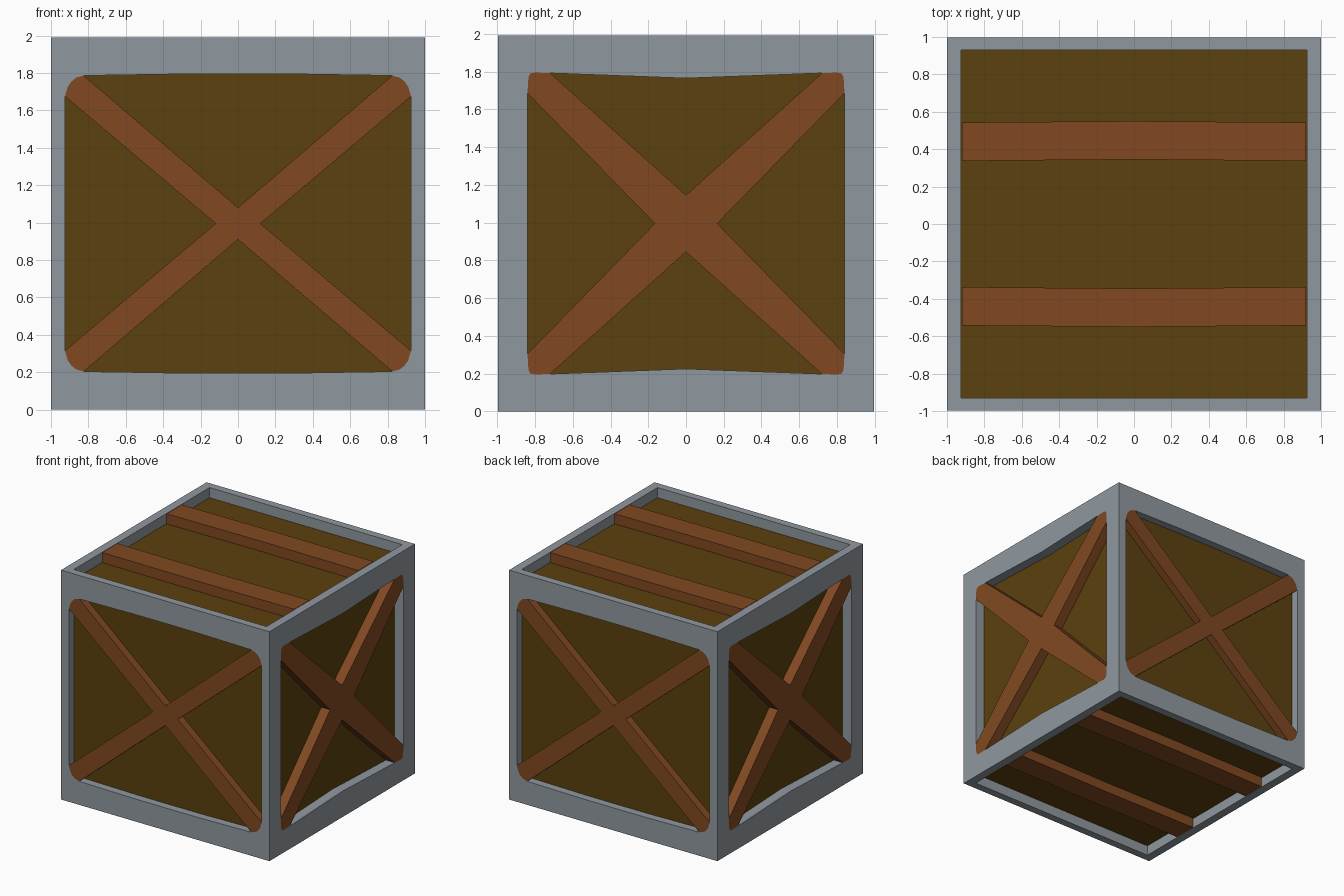
import bpy, bmesh
from mathutils import Vector

if "Cube" in bpy.data.objects:
    bpy.data.objects.remove(bpy.data.objects["Cube"])


def material(name, rgb):
    m = bpy.data.materials.new(name)
    m.diffuse_color = (*rgb, 1)
    m.use_nodes = True
    m.node_tree.nodes["Principled BSDF"].inputs["Base Color"].default_value = m.diffuse_color
    return m


METAL = material("grey_metal", (0.28, 0.315, 0.345))
DARK = material("dark_wood", (0.104, 0.052, 0.0045))
BROWN = material("brown_wood", (0.218, 0.066, 0.0155))

HALF = (1.0, 0.997, 0.995)          # half sizes of the crate
CENTRE = Vector((0, 0, HALF[2]))

# Quarter outlines (u, v) measured from the middle of each side
END_F = [(0.825, 0.791), (0.865, 0.78), (0.89, 0.76), (0.91, 0.732), (0.925, 0.68)]
END_S = [(0.72, 0.797), (0.80, 0.80), (0.825, 0.795), (0.835, 0.775), (0.84, 0.69)]
OPEN_F = [(0, 0.8), (0.32, 0.799)] + END_F + [(0.925, 0)]
OPEN_S = [(0, 0.77)] + END_S + [(0.84, 0)]
OPEN_T = [(0, 0.93), (0.925, 0.93), (0.925, 0)]
CROSS_F = [(0, 0.085)] + END_F + [(0.12, 0)]
CROSS_S = [(0, 0.15)] + END_S + [(0.165, 0)]

# axis, (u axis, v axis), opening, cross, depth of the panel
SIDES = {
    "front_back": (1, (0, 2), OPEN_F, CROSS_F, 0.068),
    "side": (0, (1, 2), OPEN_S, CROSS_S, 0.085),
    "top_bottom": (2, (0, 1), OPEN_T, None, 0.088),
}
BED = 0.02                          # panel thickness


def place(axis, uv, sign, p, depth):
    co = [0, 0, 0]
    co[uv[0]], co[uv[1]] = p
    co[axis] = sign * (HALF[axis] - depth)
    return Vector(co) + CENTRE


def full_loop(q):
    """Mirror a quarter outline into a closed loop."""
    right = q + [(u, -v) for u, v in reversed(q[:-1])]
    return right + [(-u, v) for u, v in reversed(right[1:-1])]


def face(bm, pts):
    return bm.faces.new([bm.verts.new(p) for p in pts])


def finish(bm, name, mat):
    bmesh.ops.remove_doubles(bm, verts=bm.verts[:], dist=1e-5)
    bmesh.ops.recalc_face_normals(bm, faces=bm.faces[:])
    me = bpy.data.meshes.new(name)
    bm.to_mesh(me)
    bm.free()
    me.materials.append(mat)
    bpy.context.collection.objects.link(bpy.data.objects.new(name, me))


def walls(bm, axis, uv, s, loop, d0, d1):
    for a, b in zip(loop, loop[1:] + loop[:1]):
        face(bm, [place(axis, uv, s, a, d0), place(axis, uv, s, b, d0),
                  place(axis, uv, s, b, d1), place(axis, uv, s, a, d1)])


def slab(name, mat, axis, uv, s, loop, d0, d1):
    bm = bmesh.new()
    for d in (d0, d1):
        face(bm, [place(axis, uv, s, p, d) for p in loop])
    walls(bm, axis, uv, s, loop, d0, d1)
    finish(bm, name, mat)


# Metal frame: a box with a pocket in each side
bm = bmesh.new()
for axis, uv, opening, cross, depth in SIDES.values():
    W, H = HALF[uv[0]], HALF[uv[1]]
    ring = opening + [(W, 0), (W, H), (0, H)]
    loop = full_loop(opening)
    for s in (-1, 1):
        for mu in (-1, 1):
            for mv in (-1, 1):
                face(bm, [place(axis, uv, s, (mu * u, mv * v), 0) for u, v in ring])
        walls(bm, axis, uv, s, loop, 0, depth + BED)
        face(bm, [place(axis, uv, s, p, depth + BED) for p in loop])
finish(bm, "frame", METAL)

# Panels, crossed braces and planks
for name, (axis, uv, opening, cross, depth) in SIDES.items():
    for s in (-1, 1):
        slab(name + "_panel", DARK, axis, uv, s, full_loop(opening), depth, depth + BED)
        if cross:
            slab(name + "_cross_brace", BROWN, axis, uv, s, full_loop(cross), 0.0, depth)
        else:
            for m in (-1, 1):
                plank = [(-0.92, 0.337), (0, 0.345), (0.92, 0.337),
                         (0.92, 0.543), (0, 0.55), (-0.92, 0.543)]
                slab(name + "_plank", BROWN, axis, uv, s,
                     [(u, m * v) for u, v in plank], 0.0, depth)
